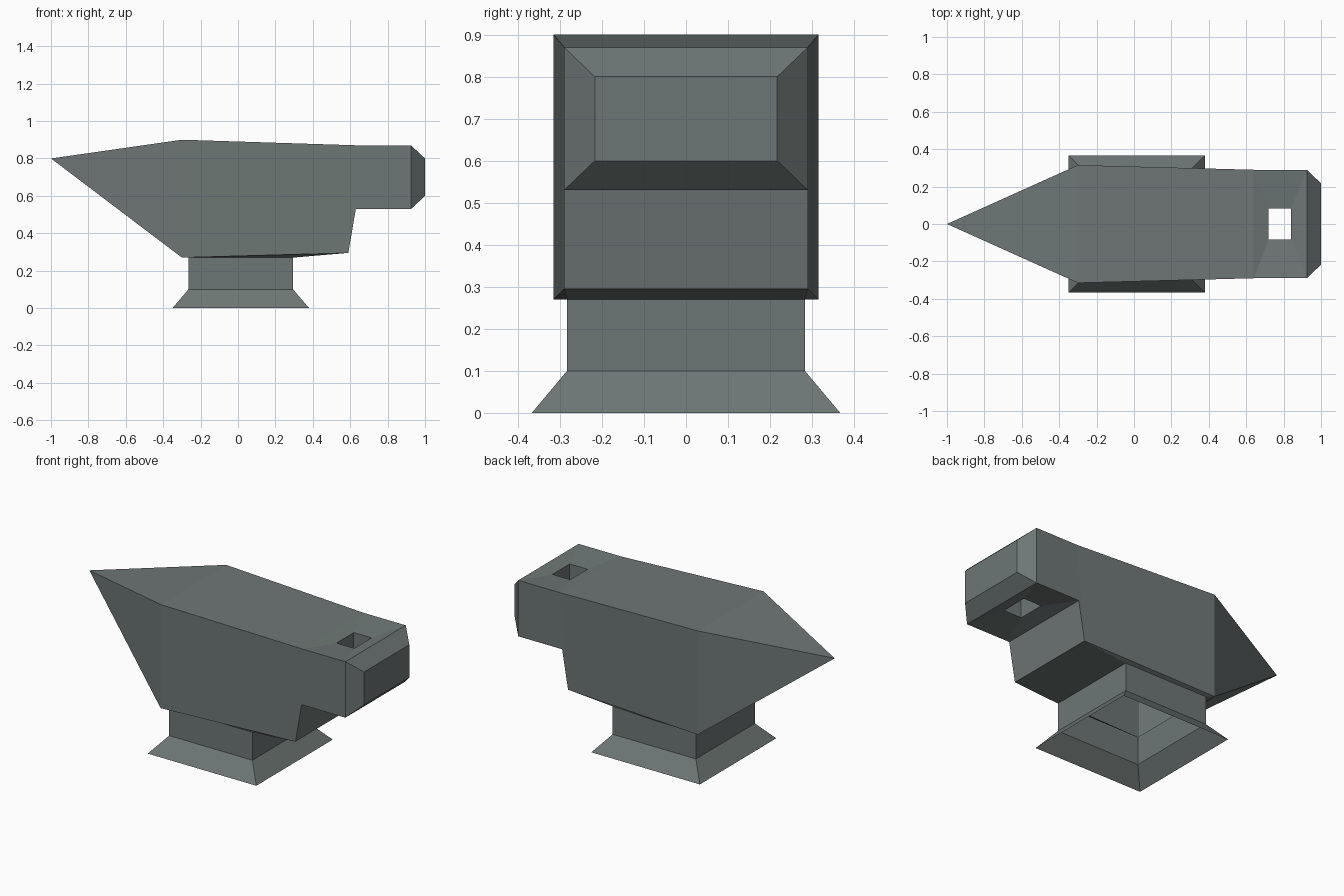
import bpy, bmesh

if "Cube" in bpy.data.objects:
    bpy.data.objects.remove(bpy.data.objects["Cube"])

iron = bpy.data.materials.new("dark iron grey")
iron.diffuse_color = (0.155, 0.185, 0.18, 1)
iron.use_nodes = True
iron.node_tree.nodes["Principled BSDF"].inputs["Base Color"].default_value = iron.diffuse_color


def loop_x(bm, x_bottom, x_top, half_y, z_bottom, z_top):
    """Rectangular cross-section across the length of the anvil."""
    return [bm.verts.new(p) for p in (
        (x_bottom, -half_y, z_bottom), (x_bottom, half_y, z_bottom),
        (x_top, half_y, z_top), (x_top, -half_y, z_top))]


def loop_z(bm, x0, x1, half_y, z):
    """Horizontal rectangle, same corner order for every level."""
    return [bm.verts.new(p) for p in (
        (x0, -half_y, z), (x0, half_y, z), (x1, half_y, z), (x1, -half_y, z))]


def bridge(bm, a, b):
    for i in range(4):
        j = (i + 1) % 4
        bm.faces.new((a[i], a[j], b[j], b[i]))


def finish(bm, name):
    bmesh.ops.recalc_face_normals(bm, faces=bm.faces)
    mesh = bpy.data.meshes.new(name)
    bm.to_mesh(mesh)
    bm.free()
    mesh.materials.append(iron)
    obj = bpy.data.objects.new(name, mesh)
    bpy.context.collection.objects.link(obj)


# Body: horn, working face and heel
bm = bmesh.new()
tip = bm.verts.new((-1, 0, 0.80))
front = loop_x(bm, -0.30, -0.30, 0.315, 0.27, 0.90)
step = loop_x(bm, 0.63, 0.64, 0.29, 0.53, 0.87)
heel = loop_x(bm, 0.925, 0.925, 0.29, 0.53, 0.87)
end = loop_x(bm, 1.0, 1.0, 0.217, 0.60, 0.80)
low = [bm.verts.new((0.59, y, 0.295)) for y in (-0.29, 0.29)]

# Pointed horn
for i in range(4):
    bm.faces.new((tip, front[i], front[(i + 1) % 4]))

# Top, sides and the wall under the heel
bm.faces.new((front[3], front[2], step[2], step[3]))
for bottom, top in ((0, 3), (1, 2)):
    bm.faces.new((front[bottom], front[top], step[top], low[bottom]))
    bm.faces.new((low[bottom], step[top], step[bottom]))
    bm.faces.new((step[bottom], step[top], heel[top], heel[bottom]))
bm.faces.new((low[0], low[1], step[1], step[0]))

# Chamfered heel end
bridge(bm, heel, end)
bm.faces.new(end)

# Square hole through the heel, with slightly sunken surrounds
hole_top = loop_z(bm, 0.72, 0.84, 0.083, 0.85)
hole_bottom = loop_z(bm, 0.72, 0.84, 0.083, 0.555)
bridge(bm, [step[3], step[2], heel[2], heel[3]], hole_top)
bridge(bm, hole_top, hole_bottom)
bridge(bm, hole_bottom, [step[0], step[1], heel[1], heel[0]])

# Underside, open where the hollow neck joins
neck_top = loop_z(bm, -0.265, 0.295, 0.283, 0.27)
bridge(bm, [front[0], front[1], low[1], low[0]], neck_top)
finish(bm, "anvil_body")

# Hollow neck and flared foot
bm = bmesh.new()
levels = [loop_z(bm, -0.265, 0.295, 0.283, 0.27),
          loop_z(bm, -0.265, 0.295, 0.283, 0.10),
          loop_z(bm, -0.35, 0.38, 0.367, 0.0)]
for upper, lower in zip(levels, levels[1:]):
    bridge(bm, upper, lower)
finish(bm, "neck_and_foot")
